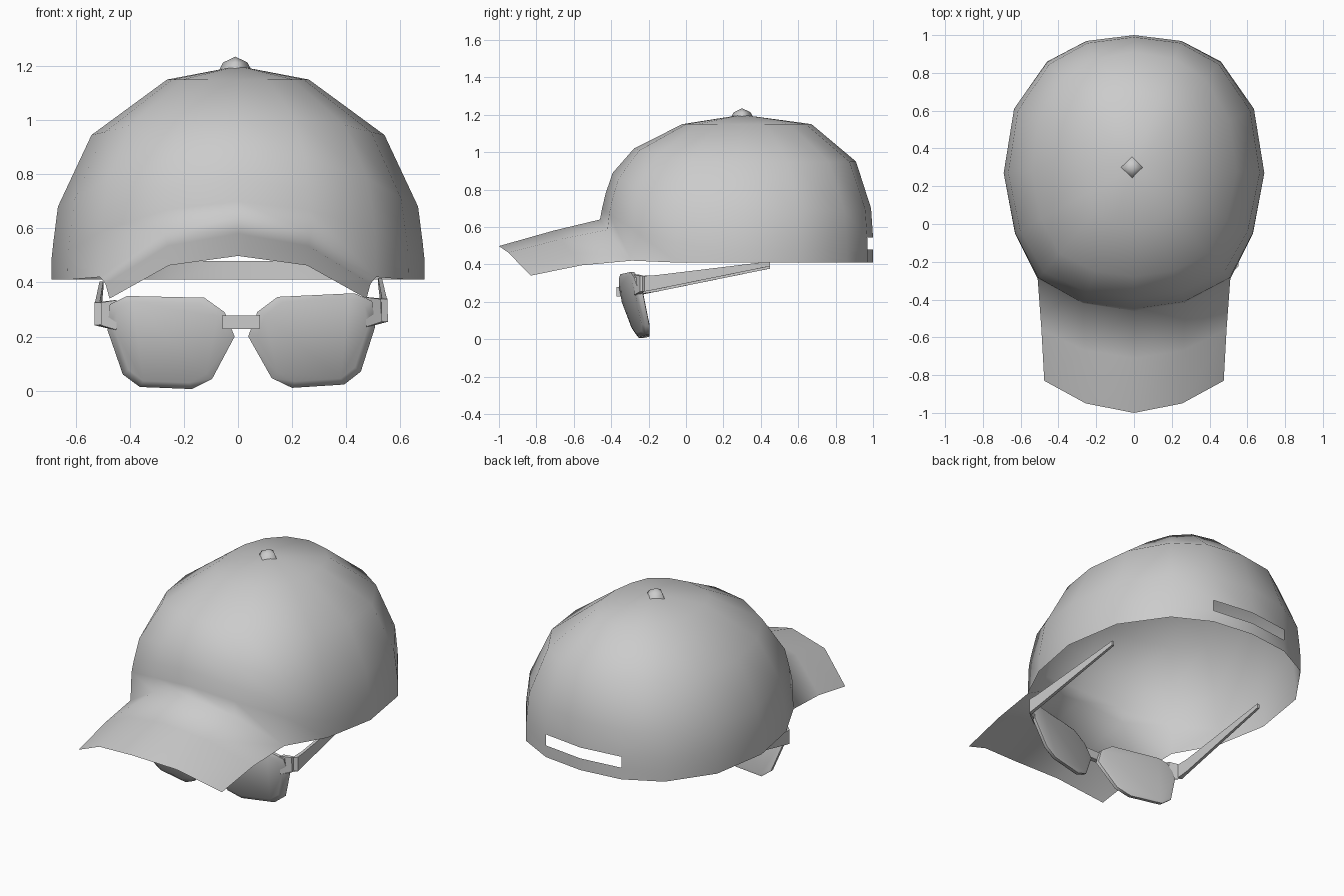
import bpy, bmesh, math
from mathutils import Matrix, Vector

cube = bpy.data.objects.get("Cube")
if cube:
    bpy.data.objects.remove(cube)

grey = bpy.data.materials.new("light_grey")
grey.use_nodes = True
COLOUR = (0.6, 0.6, 0.6, 1)
grey.diffuse_color = COLOUR
grey.node_tree.nodes["Principled BSDF"].inputs["Base Color"].default_value = COLOUR


def finish(bm, name, angle=None):
    """Turn a bmesh into a smooth shaded object."""
    bmesh.ops.recalc_face_normals(bm, faces=bm.faces)
    me = bpy.data.meshes.new(name)
    bm.to_mesh(me)
    bm.free()
    me.materials.append(grey)
    ob = bpy.data.objects.new(name, me)
    bpy.context.collection.objects.link(ob)
    bpy.ops.object.select_all(action="DESELECT")
    ob.select_set(True)
    bpy.context.view_layer.objects.active = ob
    if angle is None:
        bpy.ops.object.shade_smooth()
    else:
        bpy.ops.object.shade_smooth_by_angle(angle=math.radians(angle))
    return ob


def bridge(bm, a, b, closed=True, skip=()):
    """Quads between two rows of vertices."""
    n = len(a)
    for i in range(n if closed else n - 1):
        if i not in skip:
            j = (i + 1) % n
            bm.faces.new((a[i], a[j], b[j], b[i]))


# Cap crown: rows from rim to top, blended between back, side and front profiles
HALF = [(0, 1), (.25, .97), (.46, .86), (.635, .61), (.69, .27),
        (.63, -.05), (.51, -.29), (.27, -.42), (0, -.46)]
OUTLINE = HALF + [(-x, y) for x, y in HALF[-2:0:-1]]
MID_Y = .3
BACK = [(1, .405), (1, .48), (1, .545), (.985, .7), (.87, .95), (.53, 1.15)]
SIDE = [(1, .415), (1, .48), (.99, .545), (.965, .68), (.785, .945), (.38, 1.15)]
FRONT = [(1, .64), (.985, .7), (.96, .78), (.91, .89), (.76, 1.02), (.42, 1.15)]
RIM_Z = {6: .42, 7: .585, 8: .64, 9: .585, 10: .42}

bm = bmesh.new()
rows = []
for k in range(len(SIDE)):
    row = []
    for i, (x, y) in enumerate(OUTLINE):
        c = math.cos(i * math.pi / 8)
        end = BACK[k] if c > 0 else FRONT[k]
        w = c * c
        s = SIDE[k][0] * (1 - w) + end[0] * w
        z = SIDE[k][1] * (1 - w) + end[1] * w
        if k == 0:
            z = RIM_Z.get(i, .41)
        row.append(bm.verts.new((x * s, MID_Y + (y - MID_Y) * s, z)))
    rows.append(row)
for k in range(len(rows) - 1):
    # open strap slot at the back
    bridge(bm, rows[k], rows[k + 1], skip=(0, 15) if k == 1 else ())
apex = bm.verts.new((0, MID_Y, 1.2))
for i in range(16):
    bm.faces.new((rows[-1][i], rows[-1][(i + 1) % 16], apex))

# Brim: grows from the front part of the rim
BRIM_MID = [(.49, -.56, .395), (.26, -.67, .535), (0, -.71, .58)]
BRIM_EDGE = [(.475, -.83, .34), (.255, -.95, .463), (0, -1, .498)]
last = rows[0][6:11]
for half in (BRIM_MID, BRIM_EDGE):
    pts = half + [(-x, y, z) for x, y, z in half[1::-1]]
    row = [bm.verts.new(p) for p in pts]
    bridge(bm, last, row, closed=False)
    last = row
finish(bm, "cap_crown_and_brim")

# Button: small four-sided dome
bm = bmesh.new()
rings = [[bm.verts.new((-.01 + r * math.cos(a * math.pi / 2), MID_Y + r * math.sin(a * math.pi / 2), z))
          for a in range(4)] for r, z in ((.06, 1.185), (.045, 1.213))]
bridge(bm, *rings)
tip = bm.verts.new((-.01, MID_Y, 1.235))
for i in range(4):
    bm.faces.new((rings[1][i], rings[1][(i + 1) % 4], tip))
finish(bm, "cap_button")

# Glasses, built symmetric and then set slightly askew
POSE = Matrix.Translation((.015, 0, 0)) @ Matrix.Rotation(-.012, 4, "Y")
LENS = [(.025, .2), (.06, .29), (.135, .345), (.42, .355), (.485, .325),
        (.495, .23), (.44, .065), (.378, .018), (.185, .008), (.11, .045)]


def lens_y(x, z):
    return -.39 + .2 * x + .27 * (.33 - z)


def loft(name, sections, side):
    """Box-section bar; each section is centre, half height, half-width offset."""
    bm = bmesh.new()
    rings = []
    for (x, y, z), h, (dx, dy) in sections:
        rings.append([bm.verts.new(POSE @ Vector((side * (x + u * dx), y + u * dy, z + v * h)))
                      for u, v in ((-1, -1), (1, -1), (1, 1), (-1, 1))])
    for a, b in zip(rings, rings[1:]):
        bridge(bm, a, b)
    bm.faces.new(rings[0])
    bm.faces.new(rings[-1])
    finish(bm, name, 35)


for side, label in ((1, "left"), (-1, "right")):
    # Lens block with a chamfered front rim
    bm = bmesh.new()
    cx = sum(p[0] for p in LENS) / len(LENS)
    cz = sum(p[1] for p in LENS) / len(LENS)
    rings = []
    for s, dy in ((.87, 0), (1, .015), (1, .035), (.93, .04)):
        ring = []
        for x, z in LENS:
            px, pz = cx + (x - cx) * s, cz + (z - cz) * s
            ring.append(bm.verts.new(POSE @ Vector((side * px, lens_y(px, pz) + dy, pz))))
        rings.append(ring)
    for a, b in zip(rings, rings[1:]):
        bridge(bm, a, b)
    bm.faces.new(rings[0])
    bm.faces.new(rings[-1])
    finish(bm, label + "_lens", 50)

    # Hinge and temple in one tapering bar
    loft(label + "_temple", [
        ((.465, -.265, .285), .055, (.004, .014)),
        ((.53, -.235, .29), .042, (.012, .012)),
        ((.53, -.16, .298), .038, (.009, 0)),
        ((.515, .45, .397), .013, (.007, 0))], side)

# Nose bridge
loft("nose_bridge", [((x, -.358, .253), .025, (0, .014)) for x in (-.07, .07)], 1)
